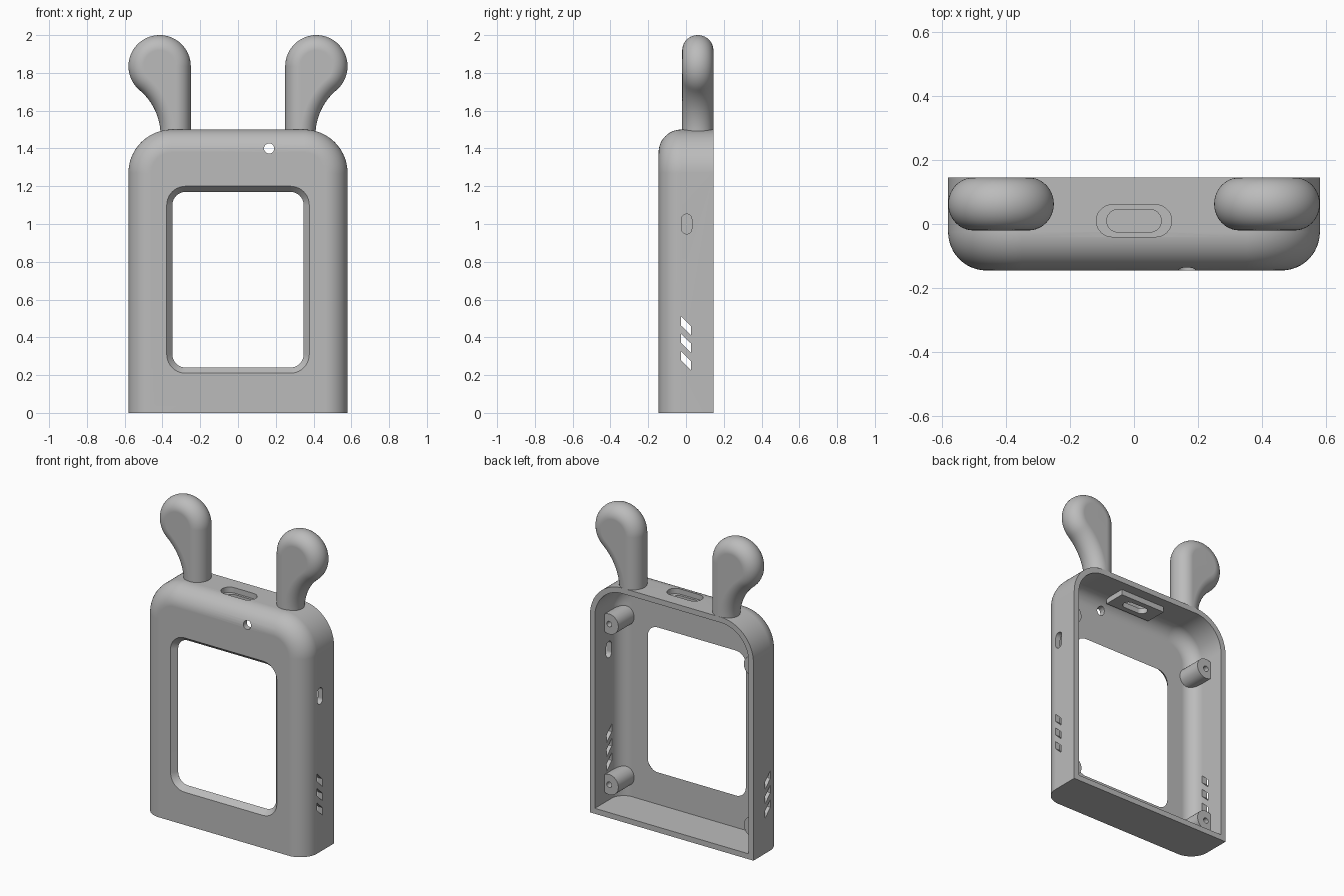
import bpy, bmesh
from math import pi, sin, cos, radians, atan2

cube = bpy.data.objects.get("Cube")
if cube:
    bpy.data.objects.remove(cube, do_unlink=True)

grey = bpy.data.materials.new("plain_grey")
grey.use_nodes = True
GREY = (0.5, 0.5, 0.5, 1)
grey.diffuse_color = GREY
grey.node_tree.nodes["Principled BSDF"].inputs["Base Color"].default_value = GREY


# Outlines are lists of (u, v, normal_u, normal_v)
def arc(cu, cv, r, start, end, n=16, sign=1):
    angles = [start + (end - start) * i / n for i in range(n + 1)]
    return [(cu + r * cos(a), cv + r * sin(a), sign * cos(a), sign * sin(a)) for a in angles]


def rounded_rect(cu, cv, w, h, r):
    a, b = w / 2 - r, h / 2 - r
    pts = []
    for k, (su, sv) in enumerate([(1, 1), (-1, 1), (-1, -1), (1, -1)]):
        pts += arc(cu + su * a, cv + sv * b, r, k * pi / 2, (k + 1) * pi / 2, 10)
    return pts


def arch(half, bottom, top, r):
    side = [(-half, bottom, -1, 0)]
    side += arc(-half + r, top - r, r, pi, pi / 2, 20)
    return side + [(-u, v, -nu, nv) for u, v, nu, nv in reversed(side)]


def along_y(u, v, d):
    return (u, d, v)


def along_x(u, v, d):
    return (d, u, v)


def along_z(u, v, d):
    return (u, v, d)


# Stack inset copies of an outline at given depths into a closed solid
def loft(name, outline, rings, place=along_y):
    bm = bmesh.new()
    loops = [[bm.verts.new(place(u - nu * inset, v - nv * inset, d)) for u, v, nu, nv in outline]
             for d, inset in rings]
    n = len(outline)
    for a, b in zip(loops, loops[1:]):
        for i in range(n):
            j = (i + 1) % n
            bm.faces.new((a[i], a[j], b[j], b[i]))
    bm.faces.new(loops[0])
    bm.faces.new(loops[-1])
    bmesh.ops.remove_doubles(bm, verts=bm.verts, dist=1e-5)
    bmesh.ops.recalc_face_normals(bm, faces=bm.faces)
    mesh = bpy.data.meshes.new(name)
    bm.to_mesh(mesh)
    bm.free()
    mesh.materials.append(grey)
    obj = bpy.data.objects.new(name, mesh)
    bpy.context.collection.objects.link(obj)
    return obj


def activate(obj):
    bpy.ops.object.select_all(action='DESELECT')
    obj.select_set(True)
    bpy.context.view_layer.objects.active = obj


def combine(obj, other, operation='DIFFERENCE', keep=False):
    mod = obj.modifiers.new("combine", 'BOOLEAN')
    mod.object, mod.operation, mod.solver = other, operation, 'EXACT'
    activate(obj)
    bpy.ops.object.modifier_apply(modifier=mod.name)
    if not keep:
        bpy.data.objects.remove(other, do_unlink=True)


def finish(obj):
    activate(obj)
    bpy.ops.object.shade_smooth_by_angle(angle=radians(30))
    obj.modifiers.new("even_shading", 'WEIGHTED_NORMAL').keep_sharp = True


# Rings of a rounded front edge, running from the back to the front
def front_fillet(back, front, r, n=12):
    angles = [pi / 2 * i / n for i in range(n + 1)]
    return [(back, 0)] + [(front + r - r * sin(a), r - r * cos(a)) for a in angles]


W, H, D, WALL = 0.58, 1.5, 0.145, 0.035

# Hollow shell, open at the back
shell = loft("shell", arch(W, 0, H, 0.23), front_fillet(D, -D, 0.12))
cavity = loft("cavity_cutter", arch(W - WALL, WALL, H - WALL, 0.23 - WALL),
              front_fillet(D + 0.05, -D + WALL, 0.12 - WALL))
cavity.hide_render = True
combine(shell, cavity, keep=True)

# Bevelled screen window
combine(shell, loft("window", rounded_rect(0, 0.705, 0.755, 0.99, 0.1),
                    [(-D - WALL, -0.03), (-D + 2 * WALL, 0.06)]))

# Round front hole
combine(shell, loft("front_hole", arc(0.165, 1.4, 0.027, 0, 2 * pi, 24)[:-1], [(-0.2, 0), (0, 0)]))

# Port recess in the top
combine(shell, loft("port_recess", rounded_rect(0, 0.01, 0.235, 0.1, 0.0499),
                    [(1.4, 0), (1.6, 0)], along_z))

# Button slot on the left wall
combine(shell, loft("button_slot", rounded_rect(0.003, 1.0, 0.055, 0.105, 0.0274),
                    [(0.5, 0), (0.65, 0)], along_x))

# Slanted vents through both side walls
for top in (0.51, 0.418, 0.325):
    vent = [(-0.026, top, 0, 0), (0.026, top - 0.05, 0, 0),
            (0.026, top - 0.098, 0, 0), (-0.026, top - 0.048, 0, 0)]
    combine(shell, loft("vent", vent, [(-0.7, 0), (0.7, 0)], along_x))
finish(shell)

# Port plate under the top wall
plate = loft("port_plate", rounded_rect(0, 0.01, 0.32, 0.14, 0.002),
             [(H - WALL - 0.035, 0), (H - WALL, 0)], along_z)
combine(plate, loft("port_slot", rounded_rect(0, 0.01, 0.17, 0.07, 0.0349),
                    [(1.3, 0), (1.6, 0)], along_z))
finish(plate)

# Four screw posts, trimmed to the inner wall
for side, sx in (("left", 1), ("right", -1)):
    for level, z in (("lower", 0.16), ("upper", 1.19)):
        post = loft(f"{level}_{side}_screw_post", arc(sx * 0.51, z, 0.065, 0, 2 * pi, 32)[:-1],
                    [(-0.13, 0), (0.05, 0)])
        combine(post, cavity, 'INTERSECT', keep=True)
        combine(post, loft("screw_hole", arc(sx * 0.51, z, 0.018, 0, 2 * pi, 16)[:-1],
                           [(-0.06, 0), (0.1, 0)]))
        finish(post)
bpy.data.objects.remove(cavity, do_unlink=True)

# Ears: straight inner edge, round tip, concave outer edge, fully rounded rim
tip_u, tip_v, tip_r = 0.415, 1.835, 0.165
base_u, base_v = 0.41, 1.47
du, dv = tip_u - base_u, tip_v - base_v
flare = (du ** 2 + dv ** 2 - tip_r ** 2) / (2 * (tip_r + du))
flare_u = base_u + flare
turn = atan2(base_v - tip_v, flare_u - tip_u)
profile = [(tip_u - tip_r, base_v, -1, 0)]
profile += arc(tip_u, tip_v, tip_r, pi, turn, 40)
profile += arc(flare_u, base_v, flare, turn + pi, pi, 16, -1)[1:]
rim = 0.079
angles = [-pi / 2 + pi * i / 20 for i in range(21)]
rings = [(0.0625 + 0.0825 * sin(a), rim * (1 - cos(a))) for a in angles]
for side, sx in (("left", 1), ("right", -1)):
    finish(loft(f"{side}_ear", [(sx * u, v, sx * nu, nv) for u, v, nu, nv in profile], rings))
